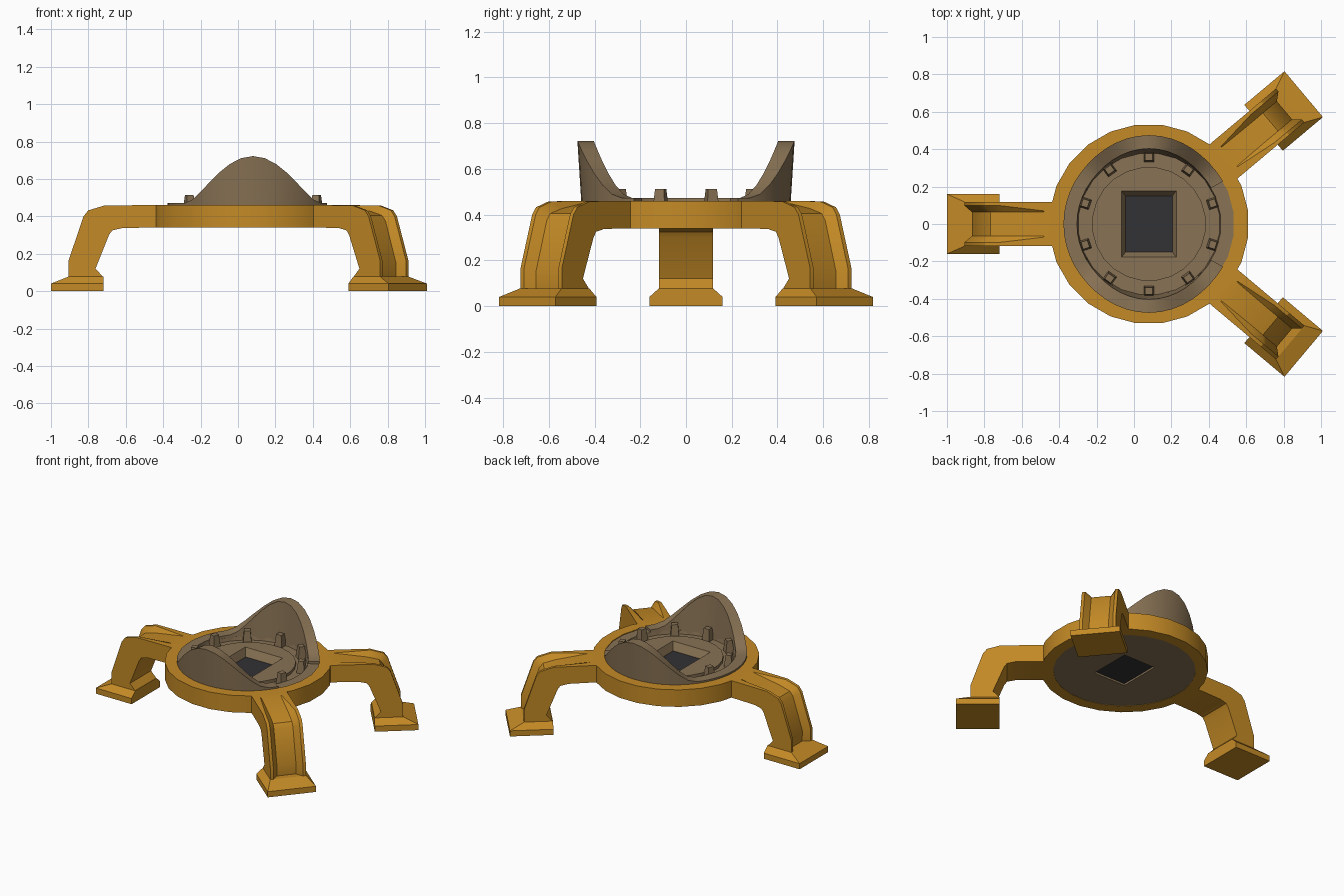
import bpy, bmesh, math
from mathutils import Vector, Matrix

if "Cube" in bpy.data.objects:
    bpy.data.objects.remove(bpy.data.objects["Cube"])

CX = 0.08  # x of the ring centre


def material(name, col):
    m = bpy.data.materials.new(name)
    m.diffuse_color = (*col, 1)
    m.use_nodes = True
    m.node_tree.nodes["Principled BSDF"].inputs["Base Color"].default_value = m.diffuse_color
    return m


gold = material("ochre paint", (0.55, 0.254, 0.019))
brown = material("brown metal", (0.246, 0.168, 0.089))
dark = material("dark panel", (0.032, 0.032, 0.036))


def finish(name, bm, mat, smooth=None, matrix=None):
    bmesh.ops.remove_doubles(bm, verts=bm.verts, dist=1e-5)
    bmesh.ops.recalc_face_normals(bm, faces=bm.faces)
    me = bpy.data.meshes.new(name)
    bm.to_mesh(me)
    bm.free()
    ob = bpy.data.objects.new(name, me)
    bpy.context.collection.objects.link(ob)
    me.materials.append(mat)
    ob.matrix_world = matrix or Matrix.Translation((CX, 0, 0))
    if smooth:
        bpy.ops.object.select_all(action='DESELECT')
        ob.select_set(True)
        bpy.context.view_layer.objects.active = ob
        bpy.ops.object.shade_smooth_by_angle(angle=math.radians(smooth))
    return ob


def loft(bm, sections, loop=False, caps=True):
    """Join closed cross-sections with the same point count."""
    rows = [[bm.verts.new(p) for p in s] for s in sections]
    n = len(rows[0])
    for a, b in zip(rows, rows[1:] + (rows[:1] if loop else [])):
        for i in range(n):
            j = (i + 1) % n
            bm.faces.new((a[i], a[j], b[j], b[i]))
    if caps and not loop:
        bm.faces.new(rows[0])
        bm.faces.new(rows[-1])


def lathe(profile, seg=24):
    """Spin rings (r, z) around z; the profile is a closed loop off the axis."""
    bm = bmesh.new()
    secs = []
    for k in range(seg):
        a = math.tau * (k + 0.5) / seg
        secs.append([(r * math.cos(a), r * math.sin(a), z) for r, z in profile])
    loft(bm, secs, loop=True)
    return bm


def rect(x0, x1, y, z):
    return [(x0, -y, z), (x1, -y, z), (x1, y, z), (x0, y, z)]


# Outer ring
finish("ring", lathe([(0.535, 0.34), (0.535, 0.46), (0.457, 0.46), (0.457, 0.34)]), gold, 30)

# Round tray with a trough for the pegs
bm = bmesh.new()
profile = [(0.458, 0.342), (0.458, 0.455), (0.385, 0.455), (0.38, 0.43), (0.305, 0.43), (0.305, 0.45)]
rows = []
for r, z in profile:
    rows.append([(r * math.cos(math.tau * (k + .5) / 24), r * math.sin(math.tau * (k + .5) / 24), z)
                 for k in range(24)])
loft(bm, rows)
tray = finish("tray", bm, brown, 30)

# Rectangular opening through the tray
bm = bmesh.new()
loft(bm, [rect(-0.125, 0.125, 0.15, 0.30), rect(-0.125, 0.125, 0.15, 0.40),
          rect(-0.147, 0.147, 0.178, 0.451), rect(-0.147, 0.147, 0.178, 0.50)])
cutter = finish("opening_cutter", bm, brown)
cutter.hide_render = True
cutter.hide_viewport = True
mod = tray.modifiers.new("opening", 'BOOLEAN')
mod.object = cutter
mod.operation = 'DIFFERENCE'
mod.solver = 'EXACT'

# Dark panel inside the opening
bm = bmesh.new()
loft(bm, [rect(-0.128, 0.128, 0.153, 0.355), rect(-0.128, 0.128, 0.153, 0.395)])
finish("floor_panel", bm, dark)

# Wall with two crests, open on the +x side
bm = bmesh.new()
secs = []
for k in range(41):
    a = math.radians(30 + 300 * k / 40)
    phi = abs(math.degrees(math.asin(math.cos(a))))
    h = 0.0
    if phi < 52:
        h = 0.25 * ((1 + math.cos(math.pi * phi / 52)) / 2) ** 0.85
    lean = 0.018 * h / 0.25
    pts = [(0.457, 0.44), (0.457 + lean, 0.472 + h), (0.385 + lean, 0.472 + h), (0.38, 0.425)]
    secs.append([(r * math.cos(a), r * math.sin(a), z) for r, z in pts])
loft(bm, secs)
finish("crest_wall", bm, brown, 35)

# Ten tapered pegs
for i in range(10):
    bm = bmesh.new()
    loft(bm, [rect(-0.028, 0.028, 0.028, 0.425), rect(-0.018, 0.018, 0.02, 0.513)])
    a = math.tau * (i + 0.5) / 10
    finish(f"peg_{i + 1}", bm, brown, None,
           Matrix.Translation((CX, 0, 0)) @ Matrix.Rotation(a, 4, 'Z') @ Matrix.Translation((0.358, 0, 0)))

# Leg stations: outer (r, z), inner (r, z), groove depth, rail edge, floor edge
stations = [
    ((0.50, 0.46), (0.50, 0.34), 0.0, 0.07, 0.065),
    ((0.56, 0.46), (0.56, 0.34), 0.0, 0.07, 0.065),
    ((0.794, 0.458), (0.70, 0.337), 0.04, 0.098, 0.063),
    ((0.88, 0.432), (0.752, 0.325), 0.042, 0.098, 0.063),
    ((0.906, 0.40), (0.77, 0.30), 0.042, 0.098, 0.063),
    ((0.986, 0.163), (0.842, 0.12), 0.042, 0.098, 0.063),
    ((0.986, 0.075), (0.80, 0.075), 0.042, 0.098, 0.063),
]

for i, ang in enumerate((180, 40, -40)):
    m = Matrix.Translation((CX, 0, 0)) @ Matrix.Rotation(math.radians(ang), 4, 'Z')
    # Bent leg with a channel along its outer face
    bm = bmesh.new()
    secs = []
    for o, n, d, w1, w2 in stations:
        o, n = Vector((o[0], 0, o[1])), Vector((n[0], 0, n[1]))
        f = o + (n - o).normalized() * d
        half = [(n, 0.118), (o, 0.118), (o, w1), (f, w2)]
        secs.append([(p.x, -y, p.z) for p, y in half] + [(p.x, y, p.z) for p, y in reversed(half)])
    loft(bm, secs)
    finish(f"leg_{i + 1}", bm, gold, 25, m)
    # Foot pad with sloped top
    bm = bmesh.new()
    loft(bm, [rect(0.80, 1.08, 0.16, 0.0), rect(0.80, 1.08, 0.16, 0.04), rect(0.80, 0.986, 0.118, 0.078)])
    finish(f"foot_{i + 1}", bm, gold, None, m)
